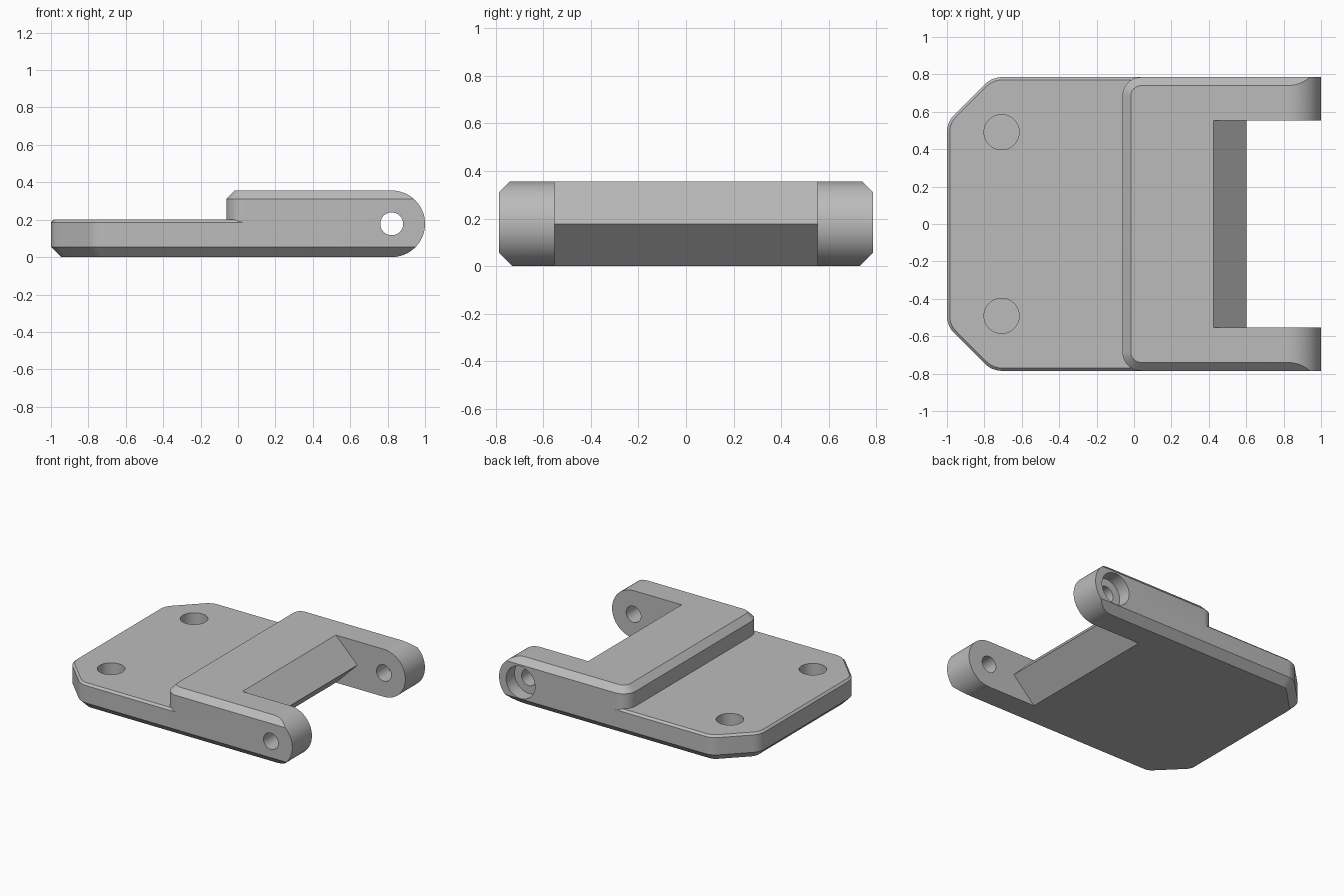
import bpy
import bmesh
from math import cos, sin, pi, radians
from mathutils import Vector

cube = bpy.data.objects.get("Cube")
if cube:
    bpy.data.objects.remove(cube, do_unlink=True)

HALF_W = 0.785      # half width across y
TOP = 0.356         # full height
MID = TOP / 2       # hinge axis height
PIN_X = 0.822       # hinge axis position

grey = bpy.data.materials.new("plain grey")
grey.use_nodes = True
grey.diffuse_color = (0.5, 0.5, 0.5, 1)
grey.node_tree.nodes["Principled BSDF"].inputs["Base Color"].default_value = (0.5, 0.5, 0.5, 1)


def loft(name, rings):
    """Closed solid through rings of equal point count."""
    bm = bmesh.new()
    loops = [[bm.verts.new(p) for p in ring] for ring in rings]
    n = len(loops[0])
    for a, b in zip(loops, loops[1:]):
        for i in range(n):
            j = (i + 1) % n
            bm.faces.new((a[i], a[j], b[j], b[i]))
    bm.faces.new(loops[0][::-1])
    bm.faces.new(loops[-1])
    bmesh.ops.recalc_face_normals(bm, faces=bm.faces)
    mesh = bpy.data.meshes.new(name)
    bm.to_mesh(mesh)
    bm.free()
    mesh.materials.append(grey)
    obj = bpy.data.objects.new(name, mesh)
    bpy.context.collection.objects.link(obj)
    return obj


def rounded(corners, inset, steps=8):
    """Counter-clockwise outline of (x, y, radius) corners, moved inward by inset."""
    out = []
    n = len(corners)
    for i, (x, y, r) in enumerate(corners):
        p = Vector((x, y))
        d0 = (p - Vector(corners[i - 1][:2])).normalized()
        d1 = (Vector(corners[(i + 1) % n][:2]) - p).normalized()
        n0, n1 = Vector((-d0.y, d0.x)), Vector((-d1.y, d1.x))
        bis = (n0 + n1) / (1 + n0.dot(n1))
        if r == 0:
            out.append(p + bis * inset)
            continue
        centre = p + bis * r
        for k in range(steps + 1):
            out.append(centre - n0.slerp(n1, k / steps) * (r - inset))
    return out


def slab(name, corners, levels):
    """Vertical solid whose outline is inset at each (z, inset) level."""
    return loft(name, [[(p.x, p.y, z) for p in rounded(corners, d)] for z, d in levels])


def prism(name, profile, y0, y1):
    """Side profile in x, z stretched along y."""
    return loft(name, [[(x, y, z) for x, z in profile] for y in (y0, y1)])


def circle(x, z, r, n=48):
    return [(x + r * cos(2 * pi * i / n), z + r * sin(2 * pi * i / n)) for i in range(n)]


def combine(target, tool, operation):
    mod = target.modifiers.new(operation, 'BOOLEAN')
    mod.operation = operation
    mod.solver = 'EXACT'
    mod.object = tool
    bpy.ops.object.select_all(action='DESELECT')
    bpy.context.view_layer.objects.active = target
    target.select_set(True)
    bpy.ops.object.modifier_apply(modifier=mod.name)
    bpy.data.objects.remove(tool, do_unlink=True)


# Base plate with clipped corners, bevelled below and slightly above
CLIP = 0.24
plate_outline = [(1.3, -HALF_W, 0), (1.3, HALF_W, 0),
                 (CLIP - 1, HALF_W, 0.13), (-1, HALF_W - CLIP, 0.13),
                 (-1, CLIP - HALF_W, 0.13), (CLIP - 1, -HALF_W, 0.13)]
hinge = slab("hinge_leaf", plate_outline,
             [(0, 0.055), (0.055, 0), (0.185, 0), (0.2, 0.015)])

# Raised knuckle block with bevelled top edge
block_outline = [(1.3, -HALF_W, 0), (1.3, HALF_W, 0),
                 (-0.062, HALF_W, 0.1), (-0.062, -HALF_W, 0.1)]
block = slab("knuckle_block", block_outline,
             [(0.12, 0), (TOP - 0.045, 0), (TOP, 0.045)])
combine(hinge, block, 'UNION')

# Round the free ends of the arms
arc = [(PIN_X + MID * cos(a), MID + MID * sin(a))
       for a in (-pi / 2 + pi * i / 32 for i in range(33))]
envelope = prism("end_rounding", arc + [(-1.2, TOP), (-1.2, 0)], -1, 1)
combine(hinge, envelope, 'INTERSECT')

# Gap between the arms, leaving a pointed ridge
gap = [(0.602, MID), (0.402, MID + 0.2), (1.3, MID + 0.2),
       (1.3, MID - 0.2), (0.402, MID - 0.2)]
combine(hinge, prism("arm_gap", gap, -0.553, 0.553), 'DIFFERENCE')

# Pin hole and the counterbore on the rear arm
combine(hinge, prism("pin_hole", circle(PIN_X, MID, 0.061), -1, 1), 'DIFFERENCE')
combine(hinge, prism("counterbore", circle(PIN_X, MID, 0.12), HALF_W - 0.1, 1), 'DIFFERENCE')

# Blind sockets in the plate
for side in (-1, 1):
    socket = loft("socket", [[(x, y, z) for x, y in circle(-0.708, side * 0.491, 0.094)]
                             for z in (0.06, 0.3)])
    combine(hinge, socket, 'DIFFERENCE')

bpy.ops.object.select_all(action='DESELECT')
hinge.select_set(True)
bpy.context.view_layer.objects.active = hinge
bpy.ops.object.shade_smooth_by_angle(angle=radians(25))
